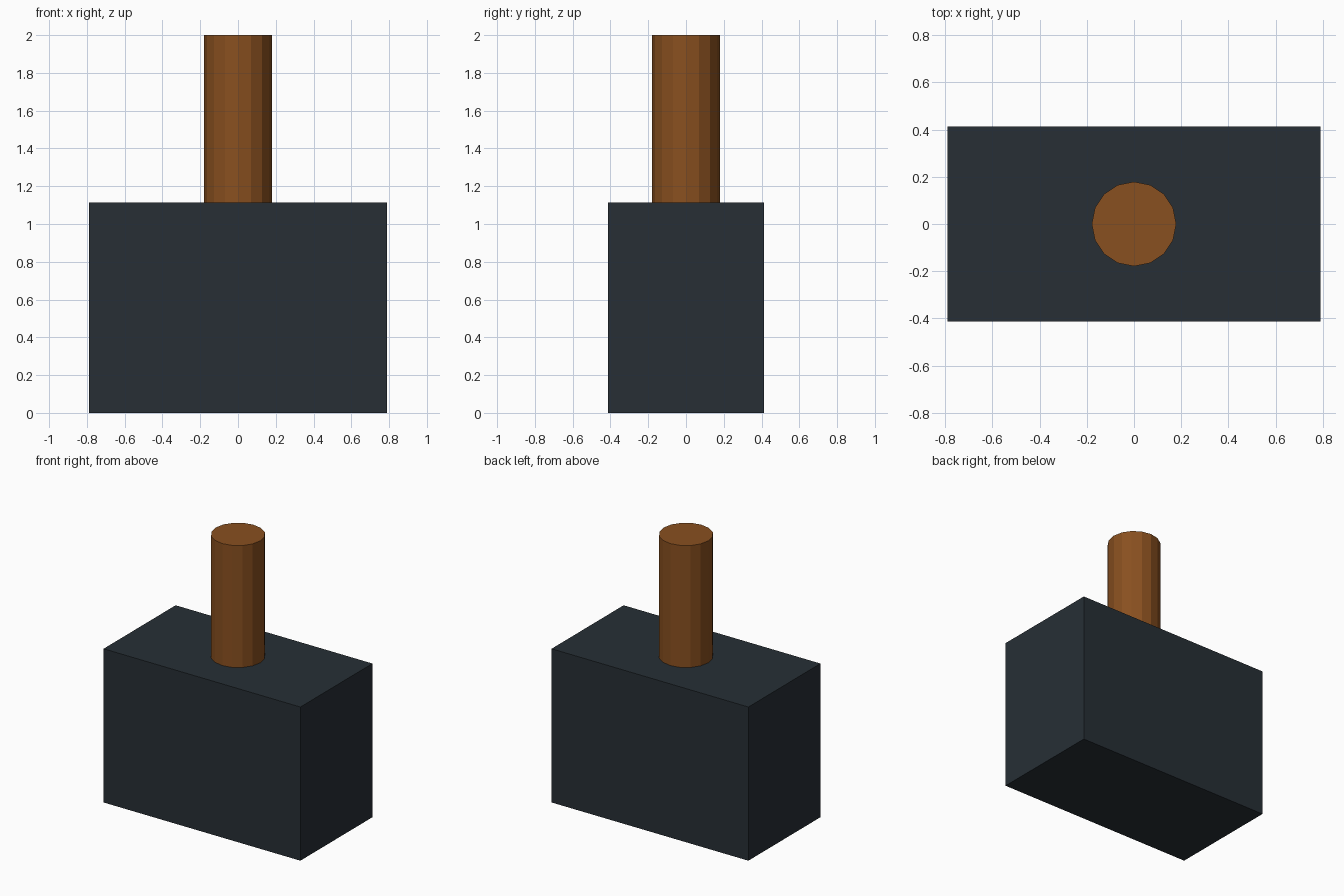
import bpy

if "Cube" in bpy.data.objects:
    bpy.data.objects.remove(bpy.data.objects["Cube"])


def paint(obj, name, color):
    mat = bpy.data.materials.new(name)
    mat.diffuse_color = (*color, 1.0)
    mat.use_nodes = True
    mat.node_tree.nodes["Principled BSDF"].inputs["Base Color"].default_value = mat.diffuse_color
    obj.data.materials.append(mat)


HEAD_SIZE = (1.58, 0.826, 1.115)
HANDLE_RADIUS = 0.179
TOTAL_HEIGHT = 2.0

# Hammer head: plain block standing on the ground
bpy.ops.mesh.primitive_cube_add(size=1, location=(0, 0, HEAD_SIZE[2] / 2))
head = bpy.context.object
head.name = "hammer_head"
head.scale = HEAD_SIZE
bpy.ops.object.transform_apply(location=False, rotation=False, scale=True)
paint(head, "dark_iron", (0.02, 0.028, 0.036))

# Handle: 16-sided flat-faced post rising from the head
length = TOTAL_HEIGHT - HEAD_SIZE[2]
bpy.ops.mesh.primitive_cylinder_add(
    vertices=16, radius=HANDLE_RADIUS, depth=length,
    location=(0, 0, HEAD_SIZE[2] + length / 2))
handle = bpy.context.object
handle.name = "handle"
paint(handle, "brown_wood", (0.25, 0.08, 0.014))
